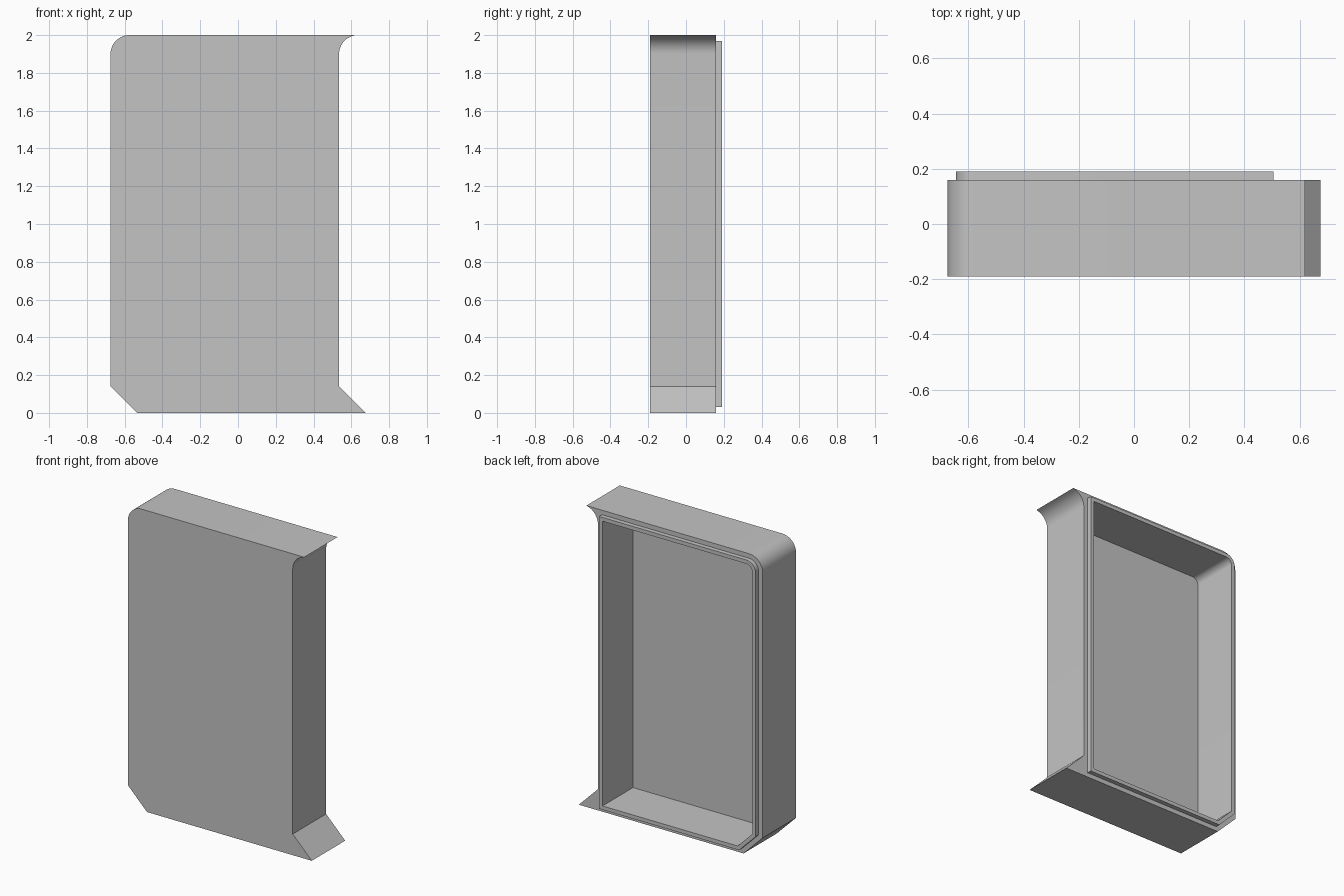
import bpy, bmesh, math

cube = bpy.data.objects.get("Cube")
if cube:
    bpy.data.objects.remove(cube, do_unlink=True)

LEFT, RIGHT, TOP = -0.675, 0.535, 2.0
CUT = 0.14       # bottom corner cut
RADIUS = 0.1     # top corner radius
FRONT, BACK, RIM, FLOOR = -0.19, 0.16, 0.19, -0.13
STEPS = 12


def arc(cx, cz, r, start, end):
    """Points on an arc in the x-z plane, angles in degrees."""
    return [(cx + r * math.cos(math.radians(start + (end - start) * i / STEPS)),
             cz + r * math.sin(math.radians(start + (end - start) * i / STEPS)))
            for i in range(STEPS + 1)]


def rounded_side(inset):
    """Rounded top corner and cut bottom corner of the -x side."""
    shift = inset * math.tan(math.radians(22.5))
    return arc(LEFT + RADIUS, TOP - RADIUS, RADIUS - inset, 90, 180) + [
        (LEFT + inset, CUT + shift), (LEFT + CUT + shift, inset)]


def inset_outline(inset):
    """Opening outline, square at the +x side."""
    return [(RIGHT - inset, inset), (RIGHT - inset, TOP - inset)] + rounded_side(inset)


# Outer outline, with the flared +x side
flare = [(RIGHT + CUT, 0), (RIGHT, CUT)]
flare += arc(RIGHT + RADIUS, TOP - RADIUS, RADIUS, 180, 99)
flare[-1] = (flare[-1][0], TOP)
outer = flare + rounded_side(0)

bm = bmesh.new()


def ring(outline, y):
    verts = [bm.verts.new((x, y, z)) for x, z in outline]
    edges = [bm.edges.new((v, verts[i - 1])) for i, v in enumerate(verts)]
    return verts, edges


def walls(a, b):
    for i in range(len(a[0])):
        bm.faces.new((a[0][i - 1], a[0][i], b[0][i], b[0][i - 1]))


def fill_between(a, b):
    bmesh.ops.triangle_fill(bm, use_beauty=True, edges=a[1] + b[1])


# Case body: front panel and side walls
front = ring(outer, FRONT)
back = ring(outer, BACK)
bm.faces.new(front[0])
walls(front, back)

# Raised lip around the opening
lip_base = ring(inset_outline(0.03), BACK)
lip_edge = ring(inset_outline(0.03), RIM)
fill_between(back, lip_base)
walls(lip_base, lip_edge)

# Hollow interior
mouth = ring(inset_outline(0.055), RIM)
floor = ring(inset_outline(0.055), FLOOR)
fill_between(lip_edge, mouth)
walls(mouth, floor)
bm.faces.new(floor[0])

bmesh.ops.recalc_face_normals(bm, faces=bm.faces)
mesh = bpy.data.meshes.new("hollow_case")
bm.to_mesh(mesh)
bm.free()
case = bpy.data.objects.new("hollow_case", mesh)
bpy.context.collection.objects.link(case)

# Plain grey material
grey = bpy.data.materials.new("plain_grey")
grey.use_nodes = True
colour = (0.55, 0.55, 0.55, 1)
grey.diffuse_color = colour
grey.node_tree.nodes["Principled BSDF"].inputs["Base Color"].default_value = colour
mesh.materials.append(grey)

bpy.context.view_layer.objects.active = case
case.select_set(True)
bpy.ops.object.shade_smooth_by_angle(angle=math.radians(30))
